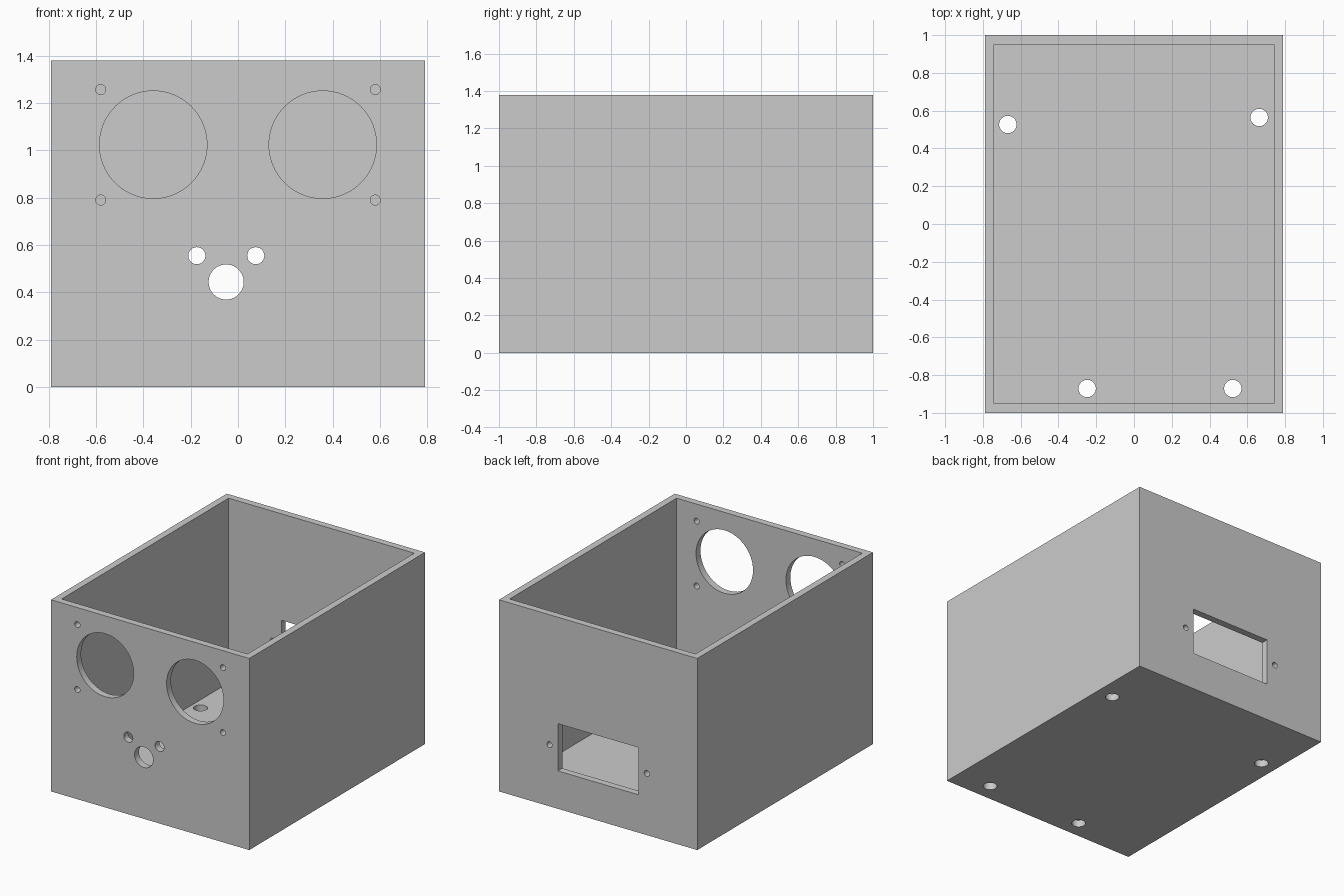
import bpy, bmesh, math
from mathutils import Matrix, Vector

cube = bpy.data.objects.get("Cube")
if cube:
    bpy.data.objects.remove(cube, do_unlink=True)

W, D, H, T = 1.58, 2.0, 1.38, 0.05   # outer size and wall thickness

grey = bpy.data.materials.new("plain_grey")
grey.use_nodes = True
grey.diffuse_color = (0.6, 0.6, 0.6, 1)
grey.node_tree.nodes["Principled BSDF"].inputs["Base Color"].default_value = (0.6, 0.6, 0.6, 1)


def add_box(bm, low, high):
    low, high = Vector(low), Vector(high)
    m = Matrix.Translation((low + high) / 2) @ Matrix.Diagonal((*(high - low), 1))
    bmesh.ops.create_cube(bm, size=1, matrix=m)


def add_drill(bm, centre, radius, along_y):
    m = Matrix.Translation(centre)
    if along_y:
        m = m @ Matrix.Rotation(math.pi / 2, 4, 'X')
    bmesh.ops.create_cone(bm, cap_ends=True, segments=64, radius1=radius,
                          radius2=radius, depth=3 * T, matrix=m)


def make_object(name, bm):
    mesh = bpy.data.meshes.new(name)
    bm.to_mesh(mesh)
    bm.free()
    mesh.materials.append(grey)
    obj = bpy.data.objects.new(name, mesh)
    bpy.context.collection.objects.link(obj)
    return obj


def cut(target, cutter):
    cutter.hide_render = True
    mod = target.modifiers.new("cut", 'BOOLEAN')
    mod.operation, mod.solver, mod.object = 'DIFFERENCE', 'EXACT', cutter
    bpy.context.view_layer.objects.active = target
    bpy.ops.object.modifier_apply(modifier=mod.name)
    bpy.data.objects.remove(cutter, do_unlink=True)


# Open-topped enclosure
bm = bmesh.new()
add_box(bm, (-W / 2, -D / 2, 0), (W / 2, D / 2, H))
box = make_object("enclosure", bm)

bm = bmesh.new()
add_box(bm, (T - W / 2, T - D / 2, T), (W / 2 - T, D / 2 - T, H + T))
cut(box, make_object("cavity_cutter", bm))

bm = bmesh.new()
front, back = (T - D) / 2, (D - T) / 2

# Front wall: two large round openings with outer screw holes
for side in (-1, 1):
    add_drill(bm, (side * 0.358, front, 1.024), 0.227, True)
    for z in (0.79, 1.257):
        add_drill(bm, (side * 0.58, front, z), 0.021, True)

# Front wall: knob hole with two small holes above it
add_drill(bm, (-0.05, front, 0.444), 0.074, True)
for x in (-0.174, 0.075):
    add_drill(bm, (x, front, 0.555), 0.036, True)

# Back wall: socket window between two screw holes
add_box(bm, (-0.32, back - T, 0.273), (0.32, back + T, 0.613))
for x in (-0.388, 0.388):
    add_drill(bm, (x, back, 0.444), 0.021, True)

# Floor: four mounting holes
for x, y in ((-0.668, 0.527), (0.663, 0.564), (-0.248, -0.871), (0.523, -0.871)):
    add_drill(bm, (x, y, T / 2), 0.046, False)
cut(box, make_object("hole_cutter", bm))

# Smooth hole walls, sharp edges
bpy.ops.object.select_all(action='DESELECT')
box.select_set(True)
bpy.context.view_layer.objects.active = box
bpy.ops.object.shade_smooth_by_angle(angle=math.radians(30))
